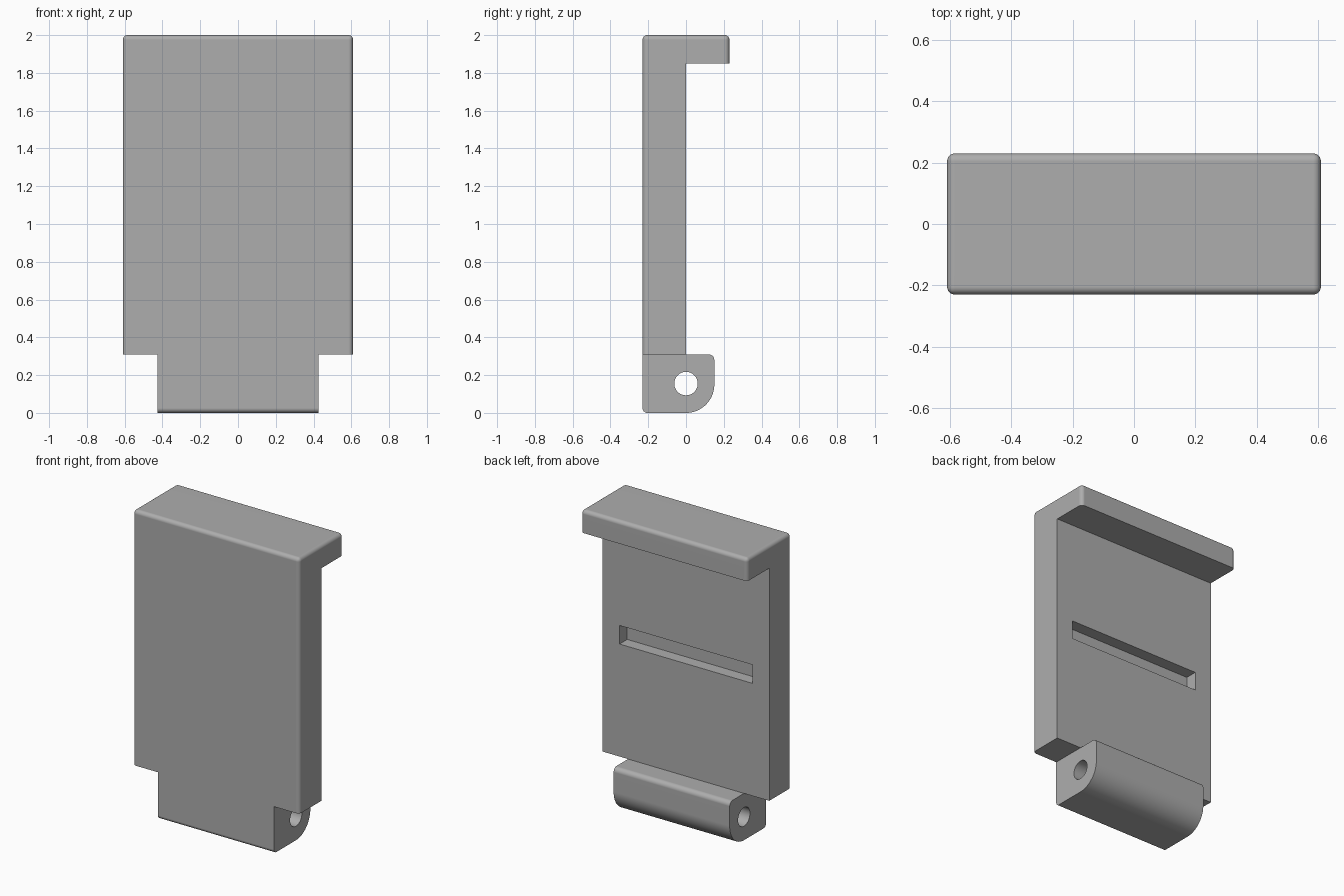
import bpy, bmesh
from math import radians

if "Cube" in bpy.data.objects:
    bpy.data.objects.remove(bpy.data.objects["Cube"], do_unlink=True)

grey = bpy.data.materials.new("grey plastic")
grey.use_nodes = True
grey.diffuse_color = (0.42, 0.42, 0.42, 1)
grey.node_tree.nodes["Principled BSDF"].inputs["Base Color"].default_value = (0.42, 0.42, 0.42, 1)

FRONT, BACK, TOP, STEP = -0.23, 0.23, 2.0, 0.31


def extrude_profile(points, half_width):
    """Extrude a side outline of (y, z) points along x."""
    bm = bmesh.new()
    face = bm.faces.new([bm.verts.new((-half_width, y, z)) for y, z in points])
    out = bmesh.ops.extrude_face_region(bm, geom=[face])
    verts = [g for g in out["geom"] if isinstance(g, bmesh.types.BMVert)]
    bmesh.ops.translate(bm, verts=verts, vec=(2 * half_width, 0, 0))
    bmesh.ops.recalc_face_normals(bm, faces=bm.faces[:])
    return bm


def round_edges(bm, rule, radius, segments):
    edges = [e for e in bm.edges if rule(e.verts[0].co, e.verts[1].co)]
    bmesh.ops.bevel(bm, geom=edges, offset=radius, segments=segments,
                    profile=0.5, affect="EDGES", clamp_overlap=True)


def make_object(name, bm):
    mesh = bpy.data.meshes.new(name)
    bm.to_mesh(mesh)
    bm.free()
    mesh.materials.append(grey)
    obj = bpy.data.objects.new(name, mesh)
    bpy.context.collection.objects.link(obj)
    return obj


def activate(obj):
    bpy.ops.object.select_all(action="DESELECT")
    obj.select_set(True)
    bpy.context.view_layer.objects.active = obj


def cut_and_finish(obj, cutter):
    cutter.hide_render = True
    activate(obj)
    mod = obj.modifiers.new("cut", "BOOLEAN")
    mod.operation, mod.solver, mod.object = "DIFFERENCE", "EXACT", cutter
    bpy.ops.object.modifier_apply(modifier=mod.name)
    bpy.data.objects.remove(cutter, do_unlink=True)
    bpy.ops.object.shade_smooth_by_angle(angle=radians(30))
    normals = obj.modifiers.new("flat large faces", "WEIGHTED_NORMAL")
    normals.keep_sharp = True


def near(a, b):
    return abs(a - b) < 1e-4


# Plate with top lip: rounded on top, front and lip corners
def outer_edge(a, b):
    on_top = near(a.z, TOP) and near(b.z, TOP)
    upright = near(a.x, b.x) and near(a.y, b.y)
    return on_top or (upright and (near(a.y, FRONT) or near(a.y, BACK)))


bm = extrude_profile([(FRONT, STEP), (0, STEP), (0, 1.85), (BACK, 1.85),
                      (BACK, TOP), (FRONT, TOP)], 0.61)
round_edges(bm, outer_edge, 0.025, 6)
plate = make_object("plate_with_lip", bm)

# Shallow slot across the back of the plate
slot = extrude_profile([(-0.08, 1.055), (0.1, 1.055), (0.1, 1.178), (-0.08, 1.178)], 0.487)
cut_and_finish(plate, make_object("slot_cutter", slot))

# Hinge block with a large round on its lower back
bm = extrude_profile([(FRONT, 0), (0.15, 0), (0.15, STEP), (FRONT, STEP)], 0.425)
for y, z, radius, segments in ((0.15, 0, 0.15, 16), (FRONT, 0, 0.025, 6), (0.15, STEP, 0.03, 6)):
    round_edges(bm, lambda a, b: all(near(v.y, y) and near(v.z, z) for v in (a, b)),
                radius, segments)
hinge = make_object("hinge_block", bm)

# Pin hole through the hinge
bpy.ops.mesh.primitive_cylinder_add(vertices=48, radius=0.062, depth=2,
                                    location=(0, 0, 0.155), rotation=(0, radians(90), 0))
pin = bpy.context.object
pin.name = "pin_hole_cutter"
pin.data.materials.append(grey)
cut_and_finish(hinge, pin)
